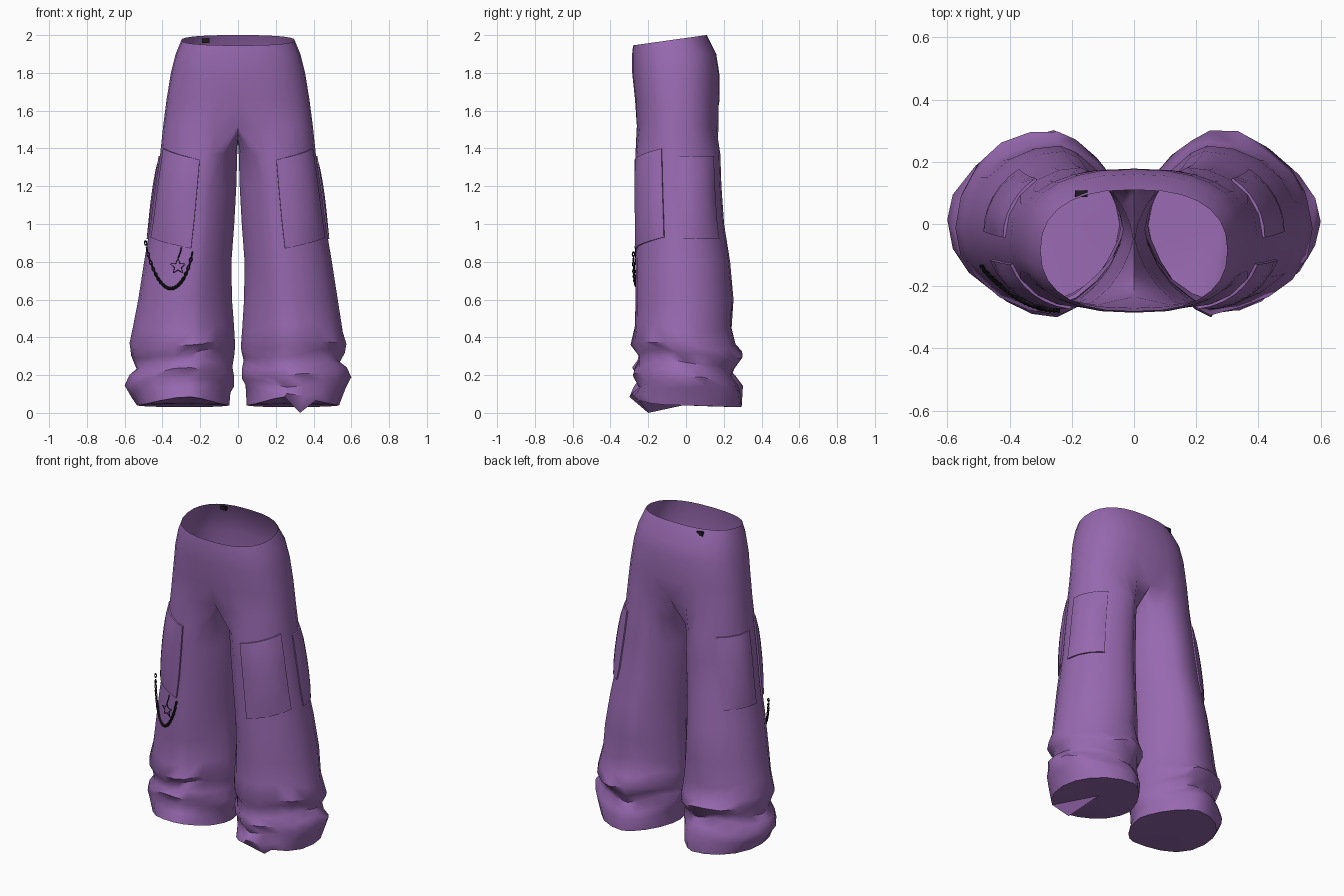
import bpy, bmesh
from math import sin, cos, pi, radians, copysign
from mathutils import Vector

if "Cube" in bpy.data.objects:
    bpy.data.objects.remove(bpy.data.objects["Cube"])


def material(name, rgb):
    m = bpy.data.materials.new(name)
    m.use_nodes = True
    m.diffuse_color = (*rgb, 1)
    m.node_tree.nodes["Principled BSDF"].inputs["Base Color"].default_value = (*rgb, 1)
    return m


purple = material("purple cloth", (0.31, 0.14, 0.43))
black = material("black metal", (0.012, 0.012, 0.014))


def finish(bm, name, mat, angle=50):
    bmesh.ops.recalc_face_normals(bm, faces=bm.faces)
    me = bpy.data.meshes.new(name)
    bm.to_mesh(me)
    bm.free()
    ob = bpy.data.objects.new(name, me)
    bpy.context.collection.objects.link(ob)
    me.materials.append(mat)
    bpy.ops.object.select_all(action="DESELECT")
    ob.select_set(True)
    bpy.context.view_layer.objects.active = ob
    bpy.ops.object.shade_smooth_by_angle(angle=radians(angle))


# Hip rows: height, half width, front y, back y
HIPS = [(1.985, .30, -.28, .11), (1.9, .33, -.285, .16), (1.8, .355, -.285, .176),
        (1.66, .378, -.27, .178), (1.52, .396, -.265, .178)]
# Leg rows: height, inner x, outer x, front y, back y
LEGS = [(1.37, .004, .412, -.268, .182), (1.2, .009, .437, -.265, .188),
        (1.0, .02, .463, -.262, .202), (.8, .035, .497, -.268, .234),
        (.6, .032, .528, -.268, .252), (.45, .022, .555, -.264, .242),
        (.36, .015, .574, -.287, .268), (.31, .02, .565, -.252, .302),
        (.255, .03, .537, -.264, .262), (.215, .02, .575, -.28, .24),
        (.165, .02, .6, -.252, .268), (.12, .04, .57, -.28, .295),
        (.04, .046, .535, -.3, .295)]
OUT, INN = 14, 5


def power(v, e):
    return copysign(abs(v) ** e, v)


def hip_point(row, i):
    z, w, yf, yb = row
    a = -pi / 2 + pi * i / OUT
    x = 0 if i in (0, OUT) else w * power(cos(a), .8)
    y = (yf + yb) / 2 + (yb - yf) / 2 * power(sin(a), .85)
    if z > 1.95:
        z += .14 * y
    if z < 1.6 and i in (0, OUT):       # crease above the crotch
        y *= .88
    return Vector((x, y, z))


def leg_section(row, a, side):
    z, xi, xo, yf, yb = row
    inside = cos(a) < 0                  # inner thigh is flatter than the outside
    e = 1.3 if inside else 1
    cx = xi + (xo - xi) * .42
    x = cx + (cx - xi if inside else xo - cx) * power(cos(a), e)
    y = (yf + yb) / 2 + (yb - yf) / 2 * power(sin(a), e)
    if .1 < z < .5:                      # slanted folds above the hem
        z += .022 * sin(2 * a + z * 9) * side + .008 * sin(5 * a + z * 40)
        y += .008 * sin(4 * a + z * 50)
    elif z < .05:                        # hem lifted at the front, one corner trodden down
        z += .045 * max(0, -sin(a)) ** 3 - .01 * max(0, sin(a))
        if side > 0 and abs(a + 1.29) < .1:
            y, z = -.2, 0
    return Vector((x * side, y, z))


def leg_surface(a, z, side):
    for hi, lo in zip(LEGS, LEGS[1:]):
        if hi[0] >= z >= lo[0]:
            break
    else:
        hi, lo = LEGS[:2]
    t = (hi[0] - z) / (hi[0] - lo[0])
    return leg_section([p + (q - p) * t for p, q in zip(hi, lo)], a, side)


# Trousers: open waist, two legs split at the crotch, closed hems
bm = bmesh.new()


def strip(upper, lower, closed):
    n = len(upper)
    for i in range(n if closed else n - 1):
        j = (i + 1) % n
        bm.faces.new((upper[i], lower[i], lower[j], upper[j]))


for side in (1, -1):
    flip = Vector((side, 1, 1))
    rows = [[bm.verts.new(hip_point(r, i) * flip) for i in range(OUT + 1)] for r in HIPS]
    for up, lo in zip(rows, rows[1:]):
        strip(up, lo, False)
    ring = rows[-1]
    back, front = ring[-1].co.copy(), ring[0].co.copy()
    seam = []
    for j in range(1, INN + 1):
        t = j / (INN + 1)
        p = back.lerp(front, t)
        p.z -= .08 * sin(pi * t)
        seam.append(bm.verts.new(p))
    ring = ring + seam
    angles = [radians(-130 + 260 * i / OUT) for i in range(OUT + 1)]
    angles += [radians(130 + 100 * j / (INN + 1)) for j in range(1, INN + 1)]
    for row in LEGS:
        nxt = [bm.verts.new(leg_section(row, a, side)) for a in angles]
        strip(ring, nxt, True)
        ring = nxt
    middle = bm.verts.new((.29 * side, .03, .05))
    for i, v in enumerate(ring):
        bm.faces.new((v, middle, ring[(i + 1) % len(ring)]))
bmesh.ops.remove_doubles(bm, verts=bm.verts, dist=.0005)
finish(bm, "trousers", purple, 55)


# Puffed patch pockets that follow the leg; tilt raises the outer edge
def pocket(name, side, a0, a1, z0, z1, depth, tilt):
    bm = bmesh.new()
    n = 6
    steps = [0] + [k / n for k in range(n + 1)] + [1]
    grid = []
    for r, v in enumerate(steps):
        line = []
        for c, u in enumerate(steps):
            a = radians(a0 + (a1 - a0) * u)
            p = leg_surface(a, z0 + (z1 - z0) * v + tilt * u, side)
            edge = r in (0, n + 2) or c in (0, n + 2)
            puff = depth * (.3 + .7 * (sin(pi * u) * sin(pi * v)) ** .5)
            out = Vector((cos(a) * side, sin(a), 0))
            line.append(bm.verts.new(p + out * (-.012 if edge else puff)))
        grid.append(line)
    for up, lo in zip(grid, grid[1:]):
        for i in range(n + 2):
            bm.faces.new((up[i], up[i + 1], lo[i + 1], lo[i]))
    bmesh.ops.remove_doubles(bm, verts=bm.verts, dist=.0001)
    finish(bm, name, purple, 50)


for side, label in ((1, "left"), (-1, "right")):
    pocket(label + "_side_pocket", side, 0, 55, .92, 1.36, .024, 0)
    pocket(label + "_front_pocket", side, -84, -22, .87, 1.34, .024, .06)


# Chain of alternating links hanging over the right leg
def add_link(bm, centre, along, turned, size=.009, thick=.0045):
    along = along.normalized()
    across = along.cross(Vector((0, -1, 0))).normalized()
    normal = along.cross(across)
    if turned:
        across, normal = normal, across
    loops = []
    for i in range(8):
        a = i * pi / 4
        r = along * cos(a) * 1.2 + across * sin(a) * .7
        loops.append([bm.verts.new(centre + r * size + (r * cos(b) + normal * sin(b)) * thick)
                      for b in (0, pi / 2, pi, 3 * pi / 2)])
    for i in range(8):
        p, q = loops[i], loops[(i + 1) % 8]
        for k in range(4):
            m = (k + 1) % 4
            bm.faces.new((p[k], q[k], q[m], p[m]))


def chain_point(t):
    sag = 4 * t * (1 - t)
    return Vector((-.492 + .252 * t, -.13 - .148 * sin(pi / 2 * t) ** .8,
                   .925 - .06 * t - .235 * sag ** .75))


bm = bmesh.new()
COUNT = 38
for k in range(COUNT):
    t = (k + .5) / COUNT
    step = .4 / COUNT
    add_link(bm, chain_point(t), chain_point(t + step) - chain_point(t - step), k % 2)
finish(bm, "hanging_chain", black)


# Star charm outline and its cord
def wire(name, points, cyclic, radius):
    cu = bpy.data.curves.new(name, "CURVE")
    cu.dimensions = "3D"
    cu.bevel_depth = radius
    cu.bevel_resolution = 0
    sp = cu.splines.new("POLY")
    sp.points.add(len(points) - 1)
    for p, co in zip(sp.points, points):
        p.co = (*co, 1)
    sp.use_cyclic_u = cyclic
    cu.materials.append(black)
    bpy.context.collection.objects.link(bpy.data.objects.new(name, cu))


star = []
for k in range(10):
    r = .042 if k % 2 == 0 else .019
    a = pi / 2 + k * pi / 5
    x = r * cos(a)
    star.append((-.318 + x, -.266 - x * .3, .775 + r * sin(a)))
wire("star_charm", star, True, .0025)
wire("charm_cord", [(-.3, -.268, .875), (-.305, -.268, .85), star[0]], False, .003)

# Small clip through the back of the waist
bm = bmesh.new()
bmesh.ops.create_cube(bm, size=1)
for v in bm.verts:
    v.co = Vector((v.co.x * .04 - .17, v.co.y * .02 + .097, v.co.z * .025 + 1.972))
finish(bm, "waist_clip", black)
